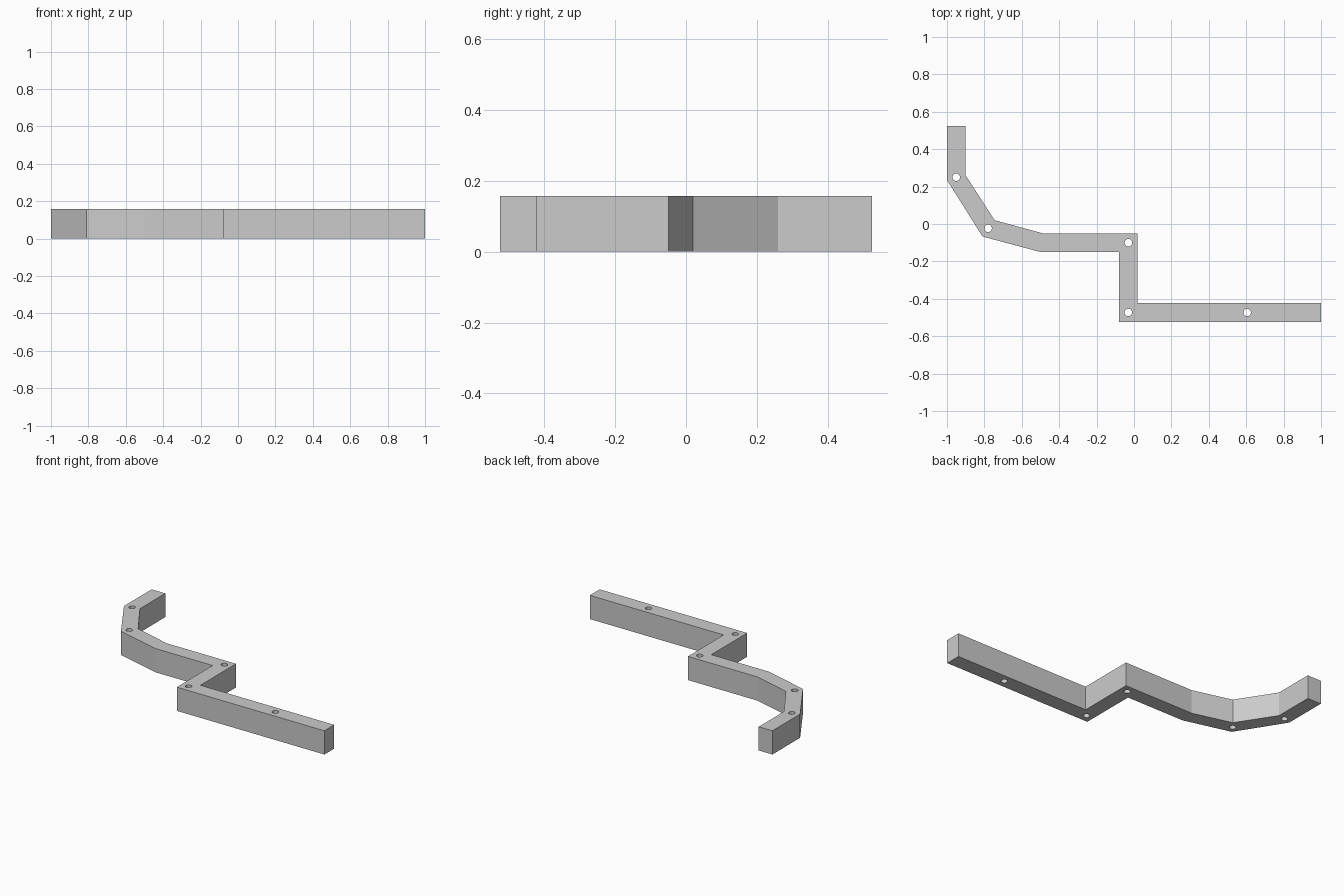
import bpy, bmesh
from mathutils import Matrix

cube = bpy.data.objects.get("Cube")
if cube:
    bpy.data.objects.remove(cube, do_unlink=True)

HEIGHT = 0.157
HOLE_RADIUS = 0.02

# Plan outline of the cranked bar, counter-clockwise
OUTLINE = [(-1, 0.525), (-1, 0.235), (-0.81, -0.067), (-0.5, -0.15),
           (-0.08, -0.15), (-0.08, -0.525), (1, -0.525), (1, -0.422),
           (0.02, -0.422), (0.02, -0.05), (-0.487, -0.05), (-0.745, 0.02),
           (-0.9, 0.26), (-0.9, 0.525)]
HOLES = [(-0.95, 0.25), (-0.78, -0.023), (-0.03, -0.1), (-0.03, -0.473), (0.605, -0.473)]

grey = bpy.data.materials.new("light grey")
grey.use_nodes = True
colour = (0.6, 0.6, 0.6, 1)
grey.diffuse_color = colour
grey.node_tree.nodes["Principled BSDF"].inputs["Base Color"].default_value = colour


def add_object(name, bm):
    bmesh.ops.recalc_face_normals(bm, faces=bm.faces)
    mesh = bpy.data.meshes.new(name)
    bm.to_mesh(mesh)
    bm.free()
    mesh.materials.append(grey)
    obj = bpy.data.objects.new(name, mesh)
    bpy.context.collection.objects.link(obj)
    return obj


# Bar: extruded outline
bm = bmesh.new()
base = bm.faces.new([bm.verts.new((x, y, 0)) for x, y in OUTLINE])
top = bmesh.ops.extrude_face_region(bm, geom=[base], use_keep_orig=True)["geom"]
bmesh.ops.translate(bm, vec=(0, 0, HEIGHT),
                    verts=[v for v in top if isinstance(v, bmesh.types.BMVert)])
bar = add_object("cranked_bar", bm)

# Vertical bolt holes
bm = bmesh.new()
for x, y in HOLES:
    bmesh.ops.create_cone(bm, cap_ends=True, segments=32, radius1=HOLE_RADIUS,
                          radius2=HOLE_RADIUS, depth=HEIGHT * 2,
                          matrix=Matrix.Translation((x, y, HEIGHT / 2)))
cutter = add_object("hole_cutter", bm)

cut = bar.modifiers.new("bolt holes", "BOOLEAN")
cut.operation = "DIFFERENCE"
cut.solver = "EXACT"
cut.object = cutter

# Apply the cut, drop the cutter, and keep the bar edges sharp
bpy.context.view_layer.objects.active = bar
bar.select_set(True)
bpy.ops.object.modifier_apply(modifier=cut.name)
bpy.data.objects.remove(cutter, do_unlink=True)
bpy.ops.object.shade_smooth_by_angle(angle=0.25)
